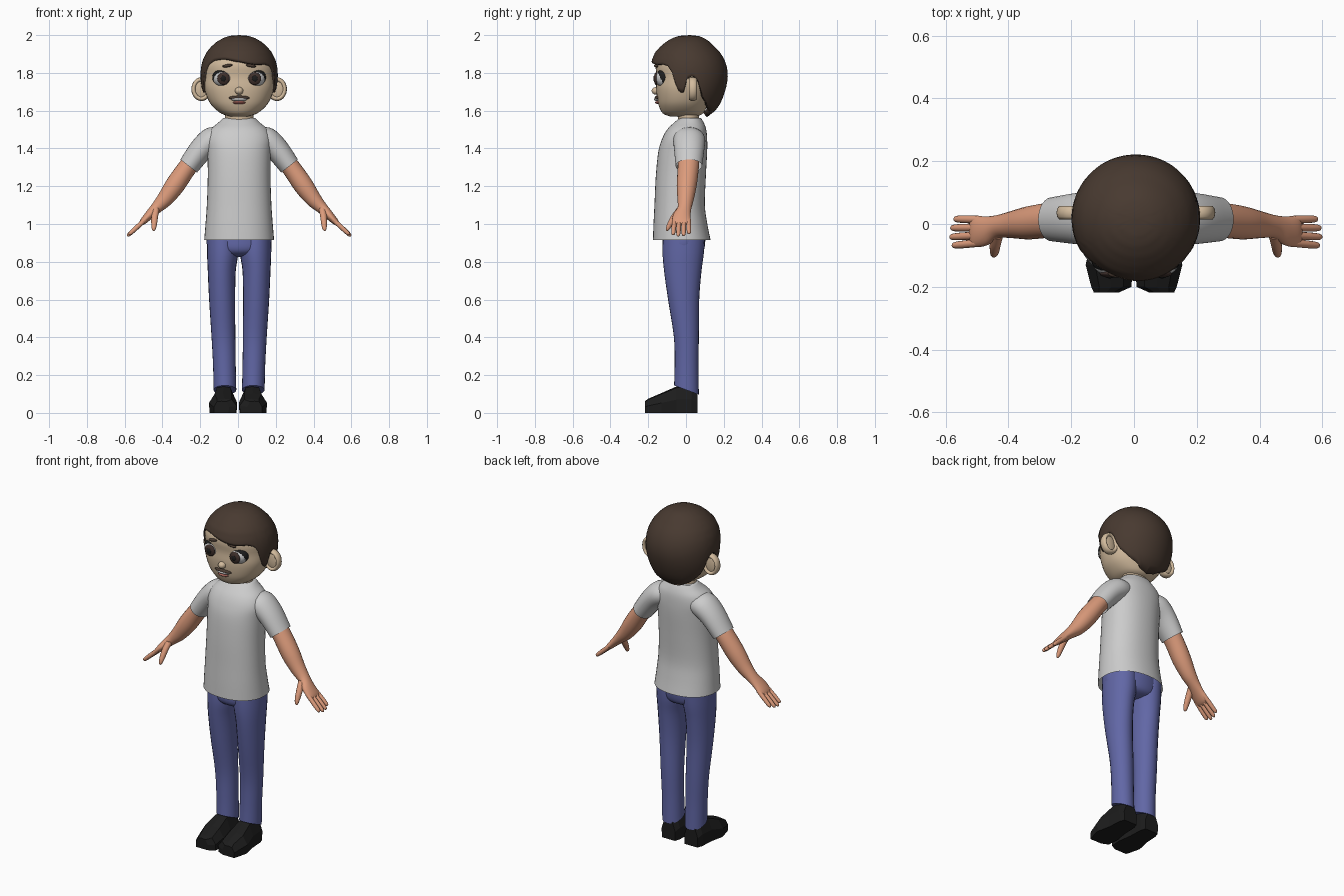
import bpy, bmesh, math
from mathutils import Vector, Matrix

if "Cube" in bpy.data.objects:
    bpy.data.objects.remove(bpy.data.objects["Cube"])

CX = 0.006  # body centre line


def material(name, rgb):
    m = bpy.data.materials.new(name)
    m.diffuse_color = (*rgb, 1)
    m.use_nodes = True
    m.node_tree.nodes["Principled BSDF"].inputs["Base Color"].default_value = m.diffuse_color
    return m


FACE = material("face_skin", (0.65, 0.5, 0.34))
ARM = material("arm_skin", (0.72, 0.33, 0.2))
HAIR = material("hair", (0.065, 0.042, 0.03))
DENIM = material("denim", (0.12, 0.135, 0.38))
BLACK = material("black", (0.012, 0.012, 0.012))
IRIS = material("iris", (0.05, 0.03, 0.025))
WHITE = material("white", (0.75, 0.75, 0.75))
LIP = material("lip", (0.5, 0.16, 0.13))


def finish(name, bm, mat, angle=50):
    bmesh.ops.remove_doubles(bm, verts=bm.verts, dist=0.0002)
    bmesh.ops.recalc_face_normals(bm, faces=bm.faces)
    me = bpy.data.meshes.new(name)
    bm.to_mesh(me)
    bm.free()
    if angle:
        me.shade_smooth()
        me.set_sharp_from_angle(angle=math.radians(angle))
    if mat:
        me.materials.append(mat)
    ob = bpy.data.objects.new(name, me)
    bpy.context.collection.objects.link(ob)
    return ob


def skin(rows, caps=(True, True)):
    """Bridge closed rows of points into a surface."""
    bm = bmesh.new()
    vs = [[bm.verts.new(p) for p in row] for row in rows]
    n = len(rows[0])
    for a, b in zip(vs, vs[1:]):
        for i in range(n):
            j = (i + 1) % n
            bm.faces.new((a[i], a[j], b[j], b[i]))
    for cap, row in zip(caps, (vs[0], vs[-1])):
        if cap:
            bm.faces.new(row)
    return bm


def catmull(pts, steps):
    out = []
    for i in range(len(pts) - 1):
        p = [pts[max(0, min(len(pts) - 1, i + k))] for k in (-1, 0, 1, 2)]
        for s in range(steps):
            t = s / steps
            out.append([0.5 * (2 * b + (c - a) * t + (2 * a - 5 * b + 4 * c - d) * t * t
                        + (3 * b - a - 3 * c + d) * t ** 3) for a, b, c, d in zip(*p)])
    return out + [pts[-1]]


def loft(name, rings, mat, side=1, n=32, steps=4, power=2.0, caps=(True, True), warp=None):
    """rings: (x, y, z, radius across, radius in y, tilt in degrees)."""
    rows = []
    for x, y, z, ru, rv, tilt in catmull(rings, steps):
        row = []
        for i in range(n):
            a = 2 * math.pi * i / n
            c, s = math.cos(a), math.sin(a)
            u = ru * math.copysign(abs(c) ** (2 / power), c)
            v = rv * math.copysign(abs(s) ** (2 / power), s)
            t = math.radians(tilt)
            p = Vector((x + u * math.cos(t), y + v, z + u * math.sin(t)))
            if warp:
                warp(p)
            row.append((CX + side * p.x, p.y, p.z))
        rows.append(row)
    return finish(name, skin(rows, caps), mat)


def level(z, y0, y1, rx, x=0):
    """Horizontal ring from its front and back limits."""
    return (x, (y0 + y1) / 2, z, rx, (y1 - y0) / 2, 0)


def ball(name, loc, size, mat, tilt=0):
    bm = bmesh.new()
    bmesh.ops.create_uvsphere(bm, u_segments=24, v_segments=14, radius=1, matrix=Matrix.Translation(
        (CX + loc[0], loc[1], loc[2])) @ Matrix.Rotation(tilt, 4, 'Y') @ Matrix.Diagonal((*size, 1)))
    return finish(name, bm, mat, 180)


# Head and neck
loft("head", [level(1.57, -.085, .06, .05), level(1.585, -.122, .09, .095), level(1.62, -.142, .11, .138),
              level(1.66, -.152, .125, .165), level(1.72, -.158, .14, .185), level(1.78, -.155, .155, .188),
              level(1.85, -.16, .165, .186), level(1.92, -.125, .15, .145), level(1.97, -.05, .1, .08)],
     FACE, n=40, power=2.2)
loft("neck", [level(1.50, -.045, .075, .085), level(1.55, -.042, .07, .076), level(1.61, -.05, .07, .076)], FACE)

# Face details
ball("nose", (0, -.158, 1.705), (.022, .024, .02), FACE)
ball("upper_lip", (0, -.144, 1.668), (.056, .022, .013), HAIR)
ball("teeth", (0, -.146, 1.661), (.045, .024, .011), WHITE)
ball("lower_lip", (0, -.142, 1.643), (.035, .022, .009), LIP)
for s, side in ((1, "left"), (-1, "right")):
    ball(side + "_eye_rim", (s * .085, -.113, 1.776), (.057, .045, .05), BLACK)
    ball(side + "_eye", (s * .085, -.118, 1.771), (.053, .047, .046), WHITE)
    ball(side + "_iris", (s * .083, -.157, 1.77), (.033, .013, .034), IRIS)
    ball(side + "_pupil", (s * .083, -.167, 1.77), (.015, .006, .016), BLACK)
    ball(side + "_eyebrow", (s * .062, -.157, 1.838), (.028, .013, .008), HAIR, s * .15)
    # Ear: thin bowl with a raised rim
    ball(side + "_ear", (s * .205, .035, 1.714), (.045, .016, .058), FACE, s * .15)
    rows = []
    for i in range(32):
        a = 2 * math.pi * i / 32
        rows.append([(CX + s * (.2 + (.041 + .012 * math.cos(b)) * math.cos(a)), .036 + .022 * math.sin(b),
                      1.714 + (.051 + .012 * math.cos(b)) * math.sin(a))
                     for b in (2 * math.pi * k / 10 for k in range(10))])
    finish(side + "_ear_rim", skin(rows + rows[:1], (False, False)), FACE, 180)

# Hair cap: profile (z, front y, back y, half width) trimmed by a hairline (degrees from front, z)
profile = [(2.0, .02, .02, 0), (1.996, -.035, .065, .05), (1.985, -.07, .095, .083), (1.965, -.105, .125, .118),
           (1.94, -.135, .15, .147), (1.91, -.163, .18, .172), (1.87, -.18, .204, .192), (1.83, -.187, .217, .202),
           (1.79, -.187, .222, .205), (1.74, -.18, .217, .203), (1.69, -.16, .203, .193), (1.65, -.12, .188, .173),
           (1.615, -.06, .17, .145), (1.585, 0, .14, .105), (1.565, .03, .11, .075)]
hairline = [(0, 1.862), (25, 1.862), (45, 1.858), (56, 1.84), (64, 1.80), (70, 1.71), (76, 1.692), (81, 1.70),
            (85, 1.765), (95, 1.785), (104, 1.76), (112, 1.67), (125, 1.615), (150, 1.575), (180, 1.565)]


def lerp_table(table, k):
    for a, b in zip(table, table[1:]):
        if min(a[0], b[0]) <= k <= max(a[0], b[0]):
            t = (k - a[0]) / (b[0] - a[0])
            return [p + (q - p) * t for p, q in zip(a, b)]
    return table[-1]


N, ROWS, rows = 96, 22, []
for r in range(ROWS + 1):
    row = []
    for i in range(N):
        a = 2 * math.pi * i / N
        deg = abs((math.degrees(a) + 180) % 360 - 180)
        low = lerp_table(hairline, deg)[1]
        if deg < 60:  # swept fringe
            low -= .016 * math.sin(3 * a)
        z = 2 - (2 - low) * (r / ROWS) ** 1.8
        _, y0, y1, rx = lerp_table(profile, z)
        row.append((CX + rx * math.sin(a), (y0 + y1) / 2 - (y1 - y0) / 2 * math.cos(a), z))
    rows.append(row)
hair = finish("hair", skin(rows, (False, False)), HAIR, 60)
mod = hair.modifiers.new("thickness", 'SOLIDIFY')
mod.thickness, mod.offset = .03, -1

# Shirt
loft("shirt_body", [level(1.56, -.035, .08, .086), level(1.535, -.065, .095, .112), level(1.50, -.10, .107, .152),
                    level(1.45, -.127, .112, .172), level(1.38, -.147, .112, .168), level(1.25, -.16, .105, .166),
                    level(1.10, -.167, .1, .171), level(1.0, -.172, .113, .178), level(.915, -.175, .13, .185)],
     None, n=40, power=2.2, caps=(True, False))

for s, side in ((1, "left"), (-1, "right")):
    loft(side + "_sleeve", [(.09, .015, 1.46, .06, .075, 65), (.14, .017, 1.445, .07, .085, 56),
                            (.20, .017, 1.395, .064, .08, 44), (.267, .015, 1.307, .056, .07, 38)],
         None, s, caps=(True, False))
    # Arm running into a flat palm
    loft(side + "_arm", [(.21, .015, 1.38, .048, .058, 40), (.275, .012, 1.298, .05, .056, 40),
                         (.34, .004, 1.205, .052, .053, 40), (.395, -.002, 1.13, .042, .043, 42),
                         (.438, -.008, 1.085, .031, .037, 44), (.475, -.022, 1.048, .024, .046, 45),
                         (.51, -.024, 1.012, .017, .05, 45), (.525, -.024, .998, .008, .044, 45)], ARM, s, n=24)
    for k, (y, reach) in enumerate(((.014, .86), (-.011, .97), (-.036, 1), (-.06, .92))):
        tip = Vector((.592, y * 1.15, .936))
        base = Vector((.495, y, 1.025))
        rings = [(*base.lerp(tip, t * reach), r, r, 45)
                 for t, r in ((0, .012), (.5, .0125), (.85, .011), (.96, .008), (1, .002))]
        loft(f"{side}_finger_{k + 1}", rings, ARM, s, n=12, steps=2)
    loft(side + "_thumb", [(.44, -.025, 1.085, .02, .024, 0), (.447, -.06, 1.04, .018, .021, 0),
                           (.45, -.085, .998, .015, .016, 0), (.452, -.097, .972, .01, .01, 0),
                           (.453, -.1, .963, .002, .002, 0)], ARM, s, n=14, steps=3)

# Trousers, with cuffs slanting down to the heel
def cuff(p):
    p.z -= max(0, 1 - (p.z - .12) / .12) * p.y * .38


loft("trouser_seat", [level(.825, -.05, .04, .06), level(.84, -.1, .08, .12), level(.87, -.123, .097, .165),
                      level(.93, -.125, .103, .172), level(1.0, -.125, .1, .165)], DENIM)
for s, side in ((1, "left"), (-1, "right")):
    loft(side + "_trouser_leg", [level(.95, -.12, .1, .082, .088), level(.85, -.124, .095, .083, .087),
                                 level(.75, -.116, .082, .074, .092), level(.6, -.095, .07, .069, .09),
                                 level(.4, -.064, .068, .063, .083), level(.25, -.06, .066, .06, .078),
                                 level(.122, -.063, .068, .06, .075)], DENIM, s, n=24, warp=cuff)
    # Low-poly shoe: faceted sections from toe to heel (y, centre x, half width, height)
    rows = []
    for y, x, w, h in ((-.218, .088, .04, .062), (-.2, .072, .064, .075), (-.13, .079, .075, .105),
                       (-.05, .076, .06, .14), (.03, .075, .056, .142), (.06, .075, .045, .11)):
        rows.append([(s * (x + w * u), y, h * v) for u, v in
                     ((-.95, 0), (-1, .5), (-.6, .95), (0, 1), (.6, .95), (1, .5), (.95, 0))])
    finish(side + "_shoe", skin(rows), BLACK, 0)
